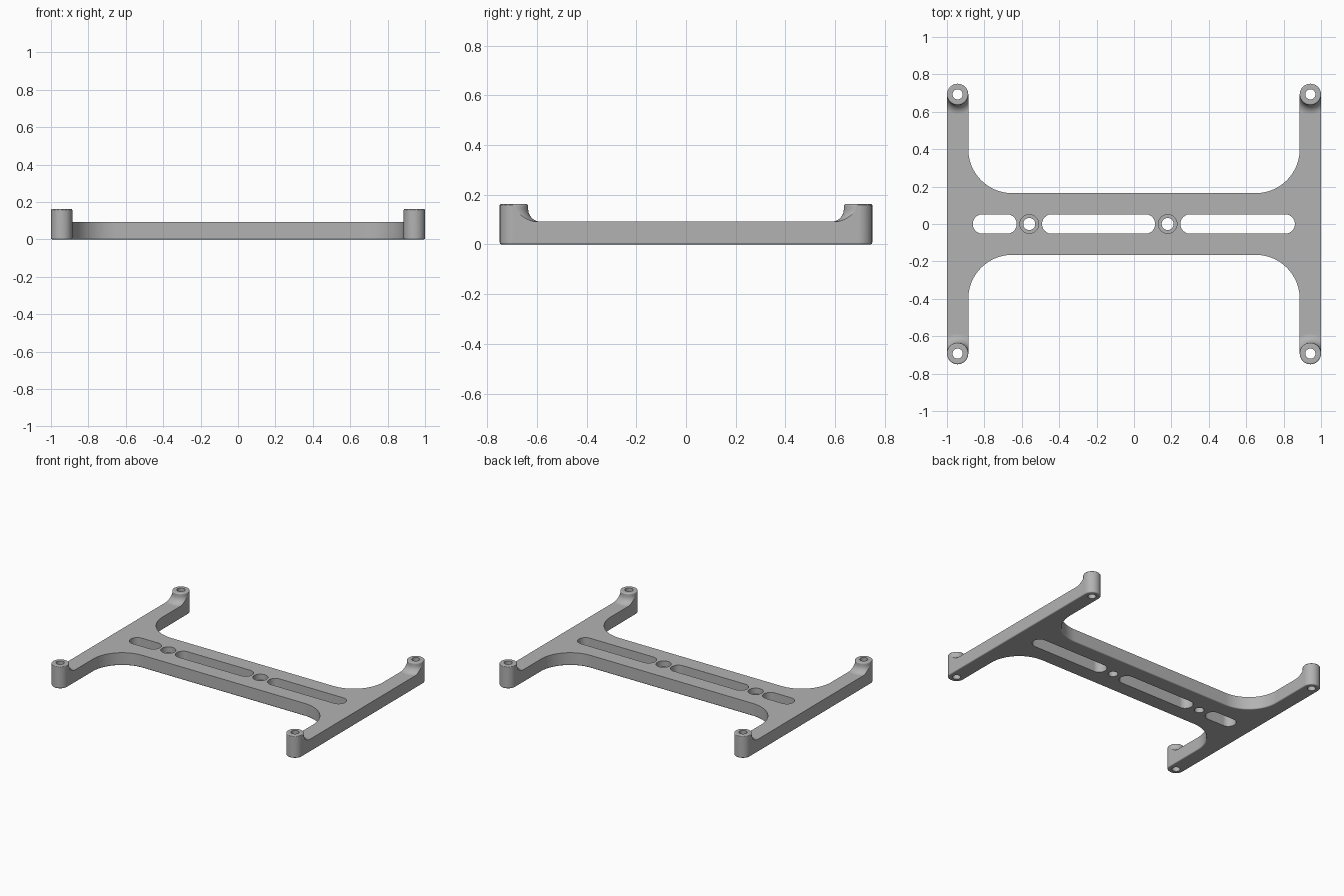
import bpy
from math import cos, sin, radians

if "Cube" in bpy.data.objects:
    bpy.data.objects.remove(bpy.data.objects["Cube"], do_unlink=True)

PLATE, POST = 0.092, 0.163        # heights
POST_X, POST_Y, POST_R = 0.943, 0.693, 0.057
BAR_Y, FILLET, EDGE = 0.165, 0.235, 0.008

grey = bpy.data.materials.new("plain grey")
grey.use_nodes = True
colour = (0.45, 0.45, 0.45, 1)
grey.diffuse_color = colour
grey.node_tree.nodes["Principled BSDF"].inputs["Base Color"].default_value = colour


def arc(cx, cy, r, start, end, steps):
    angles = [radians(start + (end - start) * i / steps) for i in range(steps + 1)]
    return [(cx + r * cos(a), cy + r * sin(a)) for a in angles]


def circle(x, y, r, steps=48):
    return arc(x, y, r, 0, 360, steps)[:-1]


def capsule(x0, x1, r):
    return arc(x1 - r, 0, r, -90, 90, 20) + arc(x0 + r, 0, r, 90, 270, 20)


def frame_outline(inset):
    """H-shaped outline: one quarter, mirrored to the other three."""
    inner = POST_X - POST_R
    q = arc(POST_X, POST_Y, POST_R - inset, 0, 180, 24)
    q += arc(inner - FILLET, BAR_Y + FILLET, FILLET + inset, 0, -90, 20)
    return (q + [(-x, y) for x, y in reversed(q)]
            + [(-x, -y) for x, y in q] + [(x, -y) for x, y in reversed(q)])


def stack(name, rings):
    """Closed solid through (outline, z) rings of equal length."""
    n = len(rings[0][0])
    verts = [(x, y, z) for pts, z in rings for x, y in pts]
    faces = [list(reversed(range(n))), list(range(len(verts) - n, len(verts)))]
    for k in range(len(rings) - 1):
        for i in range(n):
            a, b = k * n + i, k * n + (i + 1) % n
            faces.append([a, b, b + n, a + n])
    mesh = bpy.data.meshes.new(name)
    mesh.from_pydata(verts, [], faces)
    mesh.materials.append(grey)
    ob = bpy.data.objects.new(name, mesh)
    bpy.context.collection.objects.link(ob)
    return ob


def activate(ob):
    bpy.ops.object.select_all(action='DESELECT')
    ob.select_set(True)
    bpy.context.view_layer.objects.active = ob


def cut(ob, cutter):
    mod = ob.modifiers.new("cut", 'BOOLEAN')
    mod.operation, mod.solver, mod.object = 'DIFFERENCE', 'EXACT', cutter
    activate(ob)
    bpy.ops.object.modifier_apply(modifier=mod.name)
    bpy.data.objects.remove(cutter, do_unlink=True)


# Frame blank with a rounded lower edge
rounding = [(EDGE * (1 - cos(radians(a))), EDGE * (1 - sin(radians(a))))
            for a in (90, 60, 30, 0)]
frame = stack("mounting_frame", [(frame_outline(d), z) for d, z in rounding]
              + [(frame_outline(0), POST + 0.02)])

# Waste above the plate, leaving posts that flare into the arms
waste = stack("waste", [([(-2, -2), (2, -2), (2, 2), (-2, 2)], z) for z in (PLATE, 0.4)])
flare, r = 0.05, POST_R + 0.0006
profile = [(r + flare, PLATE - 0.02)]
profile += arc(r + flare, PLATE + flare, flare, 270, 180, 8)
profile += arc(r - EDGE, POST - EDGE, EDGE, 0, 90, 4)
corners = [(sx * POST_X, sy * POST_Y) for sx in (-1, 1) for sy in (-1, 1)]
for x, y in corners:
    cut(waste, stack("post", [(circle(x, y, pr, 64), z) for pr, z in profile]))
cut(frame, waste)

# Screw holes through the posts
for x, y in corners:
    cut(frame, stack("post_hole", [(circle(x, y, 0.027), z) for z in (-0.1, 0.3)]))

# Long slots along the crossbar
for x0, x1 in ((-0.862, -0.627), (-0.492, 0.113), (0.248, 0.86)):
    cut(frame, stack("slot", [(capsule(x0, x1, 0.052), z) for z in (-0.1, 0.3)]))

# Counterbored holes between the slots
for x in (-0.56, 0.18):
    bore = [(0.032, -0.1), (0.032, 0.05), (0.05, 0.0501), (0.05, 0.3)]
    cut(frame, stack("bore", [(circle(x, 0, br), z) for br, z in bore]))

# Smooth curves, clean flats
activate(frame)
bpy.ops.object.shade_smooth_by_angle(angle=radians(32))
normals = frame.modifiers.new("flat_normals", 'WEIGHTED_NORMAL')
normals.keep_sharp = True
